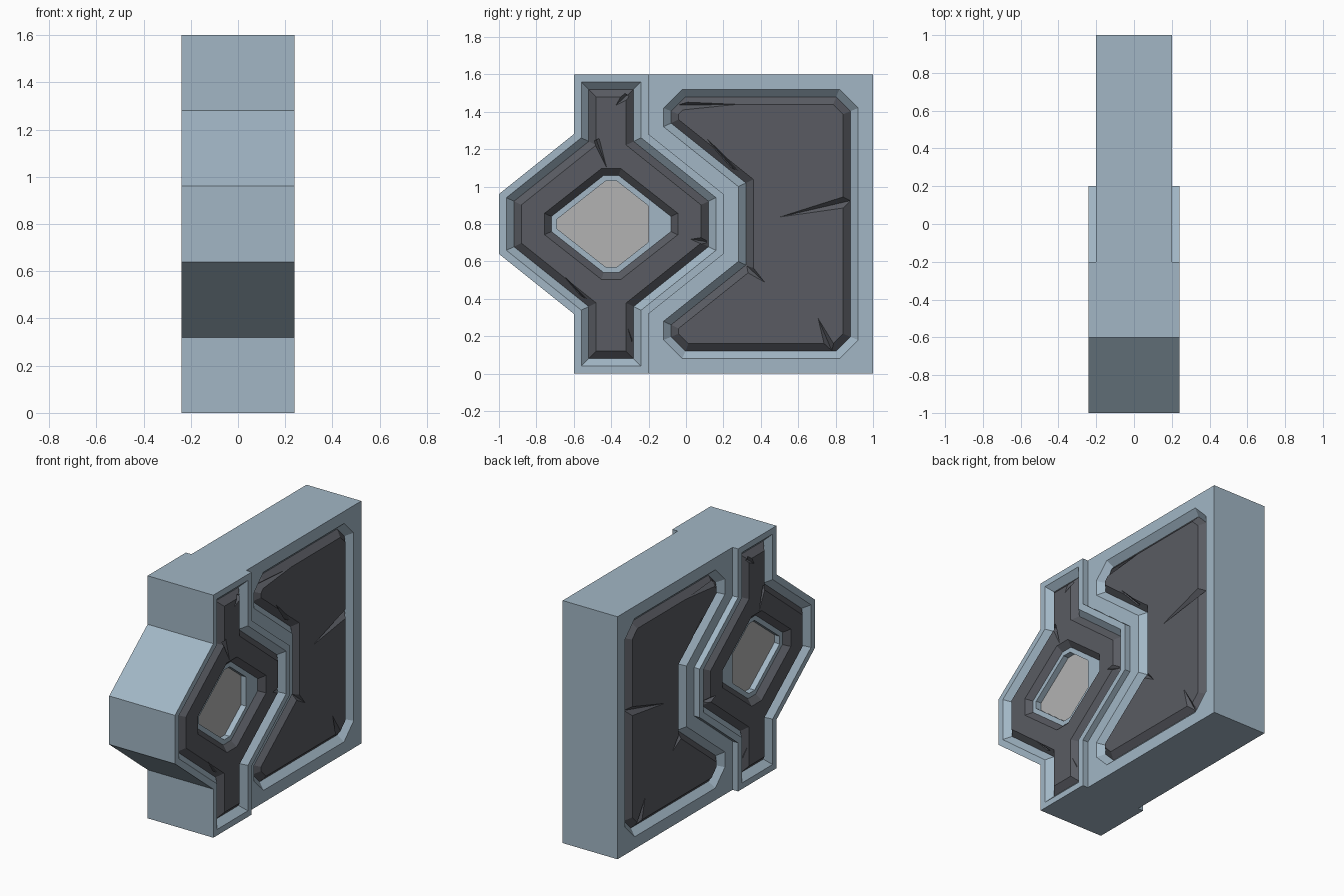
import bpy, bmesh
from mathutils import Vector

if "Cube" in bpy.data.objects:
    bpy.data.objects.remove(bpy.data.objects["Cube"])


def material(name, col):
    m = bpy.data.materials.new(name)
    m.diffuse_color = (*col, 1)
    m.use_nodes = True
    m.node_tree.nodes["Principled BSDF"].inputs["Base Color"].default_value = m.diffuse_color
    return m


BLUE = material("pale_blue_frame", (0.36, 0.47, 0.56))
DARK = material("dark_stone", (0.10, 0.105, 0.122))
GREY = material("grey_pane", (0.45, 0.45, 0.45))


def inset(poly, d):
    """Offset a counter-clockwise (y, z) polygon inwards by d."""
    out, n = [], len(poly)
    for i in range(n):
        a, b, c = (Vector(poly[(i + k) % n]) for k in (-1, 0, 1))
        u, v = (b - a).normalized(), (c - b).normalized()
        n1, n2 = Vector((-u.y, u.x)), Vector((-v.y, v.x))
        p = b + (n1 + n2) * d / (1 + n1.dot(n2))
        out.append((p.x, p.y))
    return out


def finish(name, bm):
    bmesh.ops.recalc_face_normals(bm, faces=bm.faces[:])
    me = bpy.data.meshes.new(name)
    bm.to_mesh(me)
    bm.free()
    ob = bpy.data.objects.new(name, me)
    bpy.context.collection.objects.link(ob)
    return ob


def loft(name, levels):
    """Closed solid through (polygon, x) levels stacked along x."""
    bm = bmesh.new()
    rings = [[bm.verts.new((x, y, z)) for y, z in poly] for poly, x in levels]
    for r, s in zip(rings, rings[1:]):
        n = len(r)
        for i in range(n):
            j = (i + 1) % n
            bm.faces.new((r[i], r[j], s[j], s[i]))
    bm.faces.new(rings[0])
    bm.faces.new(rings[-1])
    return finish(name, bm)


def wedge(tip, a, b, surf, depth=0.035):
    """Tapering crack cutter, deepest between rim points a and b."""
    bm = bmesh.new()
    mid = ((a[0] + b[0]) / 2, (a[1] + b[1]) / 2)
    vs = [bm.verts.new((x, *p)) for p, x in
          ((tip, surf + 0.003), (a, surf + 0.01), (b, surf + 0.01), (mid, surf - depth))]
    for f in ((0, 1, 2), (0, 1, 3), (0, 2, 3), (1, 2, 3)):
        bm.faces.new([vs[i] for i in f])
    return finish("crack_cutter", bm)


def mirror(ob):
    ob.modifiers.new("both_sides", 'MIRROR').use_axis = (True, False, False)


def carve(ob, cutters, mat, two_sided_cutters=False, mirrored=False):
    for c in cutters:
        c.hide_render = True
        if two_sided_cutters:
            mirror(c)
        m = ob.modifiers.new("carve", 'BOOLEAN')
        m.operation, m.solver, m.object = 'DIFFERENCE', 'EXACT', c
    if mirrored:
        mirror(ob)
    bpy.context.view_layer.update()
    me = bpy.data.meshes.new_from_object(ob.evaluated_get(bpy.context.evaluated_depsgraph_get()))
    ob.modifiers.clear()
    ob.data = me
    me.materials.clear()
    me.materials.append(mat)
    for p in me.polygons:
        p.material_index = 0
    for c in cutters:
        bpy.data.objects.remove(c)


# Profiles in the (y, z) plane
post = [(-.6, 0), (-.2, 0), (-.2, .32), (.2, .64), (.2, .96), (-.2, 1.28), (-.2, 1.6),
        (-.6, 1.6), (-.6, 1.28), (-1, .96), (-1, .64), (-.6, .32)]
ring = [(-.44, .54), (-.36, .54), (-.08, .76), (-.08, .84), (-.36, 1.06), (-.44, 1.06),
        (-.72, .84), (-.72, .76)]
panel = [(-.02, .08), (.82, .08), (.92, .18), (.92, 1.42), (.82, 1.52), (-.02, 1.52),
         (-.12, 1.42), (-.12, 1.32), (.28, 1.0), (.28, .6), (-.12, .28), (-.12, .18)]
slab = [(-.2, 0), (1, 0), (1, 1.6), (-.2, 1.6)]
window = inset(ring, .03)

# Wall slab with sunken panel on both faces
wall = loft("wall_slab", [(slab, -.2), (slab, .2)])
carve(wall, [loft("panel_cutter", [(inset(panel, -.02), .22), (inset(panel, .04), .16)])],
      BLUE, two_sided_cutters=True)

# Thicker post with sunken frame and window recess on both faces
frame = loft("post_frame", [(post, -.24), (post, .24)])
carve(frame, [loft("frame_cutter", [(inset(post, .02), .26), (inset(post, .08), .20)]),
              loft("window_cutter", [(window, .16), (window, .23)])],
      BLUE, two_sided_cutters=True)

# Pane at the bottom of the window
pane_shape = inset(window, -.01)
pane = loft("window_pane", [(pane_shape, -.162), (pane_shape, .162)])
pane.data.materials.append(GREY)

# Chipped stone infill of the wall
S = .196
base, top = inset(panel, .04), inset(panel, .08)
stone = loft("wall_stone", [(base, .15), (base, .16), (top, S)])
carve(stone, [wedge(*c, S) for c in (
    ((.47, .83), (.89, .97), (.87, .88)),
    ((.43, .48), (.31, .64), (.31, .54)),
    ((.70, .31), (.74, .11), (.83, .11)),
    ((.10, 1.27), (.20, 1.12), (.31, 1.07)),
    ((.30, 1.44), (-.03, 1.47), (-.04, 1.40)))], DARK, mirrored=True)

# Chipped stone infill of the post, sloping down to the window ring
S = .236
base, top = inset(post, .08), inset(post, .12)
infill = loft("post_stone", [(base, .18), (base, .20), (top, S)])
cutters = [loft("ring_cutter", [(ring, .17), (ring, .20), (inset(ring, -.06), .26)])]
cutters += [wedge(*c, S) for c in (
    ((-.38, 1.43), (-.34, 1.51), (-.29, 1.47)),
    ((-.42, 1.09), (-.50, 1.24), (-.46, 1.26)),
    ((.02, .72), (.11, .74), (.11, .67)),
    ((-.66, .53), (-.60, .44), (-.50, .38)),
    ((-.32, .27), (-.29, .22), (-.29, .14)))]
carve(infill, cutters, DARK, mirrored=True)
